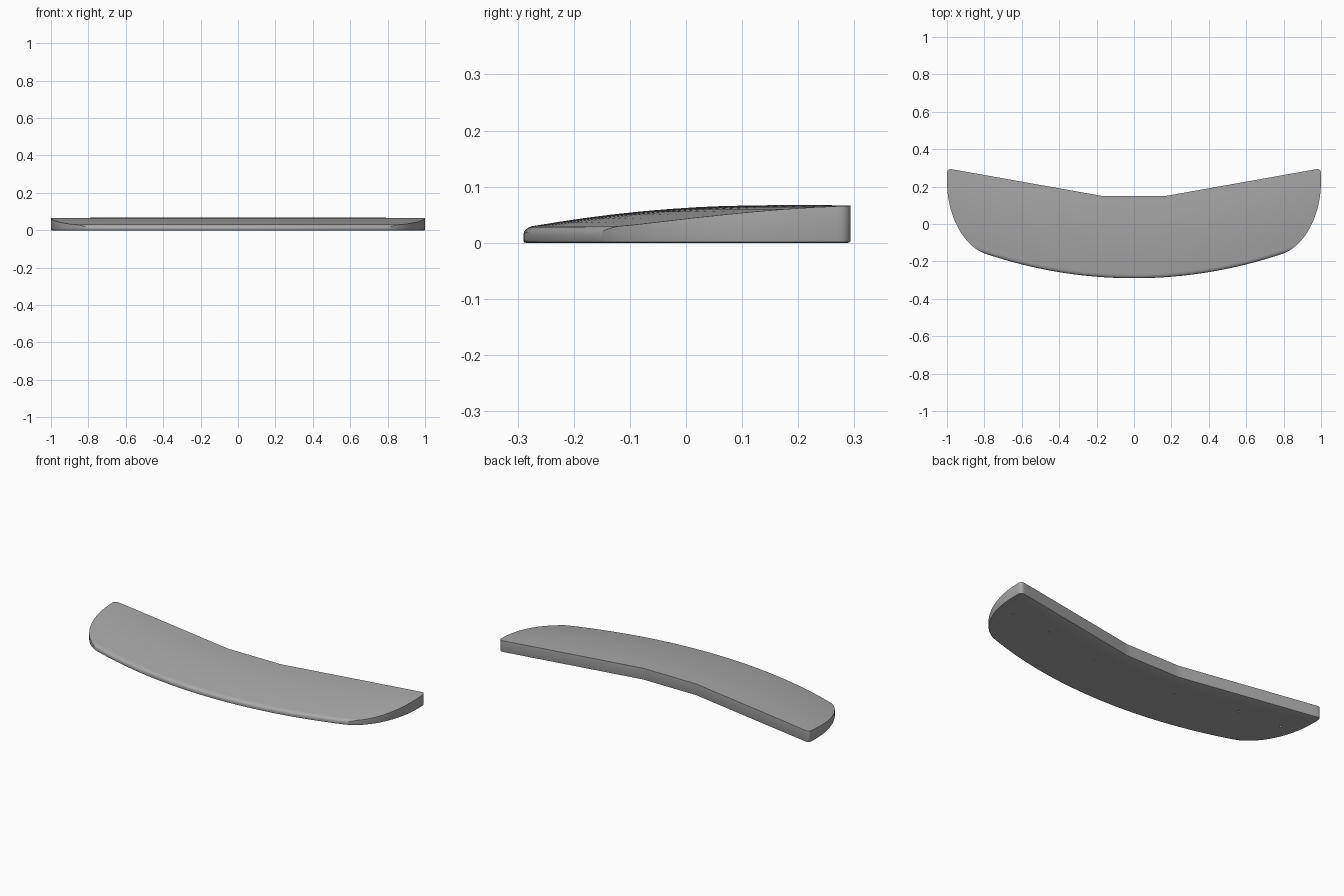
import bpy, bmesh, math
from mathutils import Vector

if "Cube" in bpy.data.objects:
    bpy.data.objects.remove(bpy.data.objects["Cube"])

RADIUS, FRONT, NOSE, NOSE_Z = 2.47, -0.29, 0.025, 0.014


def front_y(x):
    """Front edge arc; the slab is shaped by its depth behind this arc."""
    return FRONT + RADIUS - math.sqrt(RADIUS ** 2 - x * x)


def top_z(d):
    """Height of the top: rounded nose, then a gentle rise to the back."""
    if d < NOSE:
        k = (NOSE - max(d, 0)) / NOSE
        return NOSE_Z + 0.017 * math.sqrt(max(0, 1 - k * k))
    return 0.067 - 0.036 * ((0.44 - d) / 0.415) ** 2


def bezier(p, n):
    pts = []
    for i in range(n + 1):
        t = i / n
        w = ((1 - t) ** 3, 3 * t * (1 - t) ** 2, 3 * t * t * (1 - t), t ** 3)
        pts.append(tuple(sum(a * q[j] for a, q in zip(w, p)) for j in (0, 1)))
    return pts


# Half outline: swept end, rounded rear corner, straight rear edge, flat middle
half = bezier([(0.8, front_y(0.8)), (0.91, -0.115), (1.0, 0.04), (1.0, 0.23)], 20)
half += bezier([(1.0, 0.27), (1.0, 0.284), (0.993, 0.296), (0.975, 0.293)], 6)
half += [(x / 20, 0.15 + (x / 20 - 0.17) * 0.143 / 0.805) for x in range(19, 3, -1)]
half += [(0.17, 0.15), (0.15, 0.15), (0.1, 0.15), (0.05, 0.15)]
outline = half + [(0, 0.15)] + [(-x, y) for x, y in reversed(half)]

# Slab, made with a straightened front edge and then bent to the arc
bm = bmesh.new()
base = bm.faces.new([bm.verts.new((x, y - front_y(x), 0)) for x, y in outline])
side = bmesh.ops.extrude_face_region(bm, geom=[base])["geom"]
for v in side:
    if isinstance(v, bmesh.types.BMVert):
        v.co.z = 1
bmesh.ops.recalc_face_normals(bm, faces=bm.faces)

# Small bevel around the underside
rim = [e for e in bm.edges if all(v.co.z < 0.01 for v in e.verts)]
bmesh.ops.bevel(bm, geom=rim, offset=0.004, segments=2, profile=0.5, affect='EDGES')


def cut(co, no):
    bmesh.ops.bisect_plane(bm, geom=bm.verts[:] + bm.edges[:] + bm.faces[:],
                           dist=1e-5, plane_co=co, plane_no=no)


for i in range(-19, 20):
    cut((i / 20, 0, 0), (1, 0, 0))
for d in (0.0012, 0.004, 0.009, 0.016, 0.025, 0.06, 0.11, 0.16, 0.21, 0.26, 0.31, 0.36):
    cut((0, d, 0), (0, 1, 0))
for v in bm.verts:
    if v.co.z > 0.5:
        v.co.z = top_z(v.co.y)
    v.co.y += front_y(v.co.x)

mesh = bpy.data.meshes.new("shelf_slab")
bm.to_mesh(mesh)
bm.free()
slab = bpy.data.objects.new("shelf_slab", mesh)
bpy.context.collection.objects.link(slab)

grey = bpy.data.materials.new("plain grey")
grey.diffuse_color = (0.4, 0.4, 0.4, 1)
grey.use_nodes = True
grey.node_tree.nodes["Principled BSDF"].inputs["Base Color"].default_value = grey.diffuse_color
mesh.materials.append(grey)

# Blind screw holes in the underside
bm = bmesh.new()
for s in (-1, 1):
    for x, y in ((0.89, 0.10), (0.63, 0.08), (0.265, 0.005)):
        made = bmesh.ops.create_cone(bm, cap_ends=True, segments=16, radius1=0.006,
                                     radius2=0.006, depth=0.04)["verts"]
        bmesh.ops.translate(bm, verts=made, vec=Vector((s * x, y, 0)))
cut_mesh = bpy.data.meshes.new("hole_cutter")
bm.to_mesh(cut_mesh)
bm.free()
cut_mesh.materials.append(grey)
cutter = bpy.data.objects.new("hole_cutter", cut_mesh)
bpy.context.collection.objects.link(cutter)
cutter.hide_render = True

mod = slab.modifiers.new("screw_holes", 'BOOLEAN')
mod.operation, mod.object, mod.solver = 'DIFFERENCE', cutter, 'EXACT'
bpy.context.view_layer.objects.active = slab
slab.select_set(True)
bpy.ops.object.modifier_apply(modifier=mod.name)
bpy.data.objects.remove(cutter)
bpy.ops.object.shade_smooth_by_angle(angle=math.radians(30))
